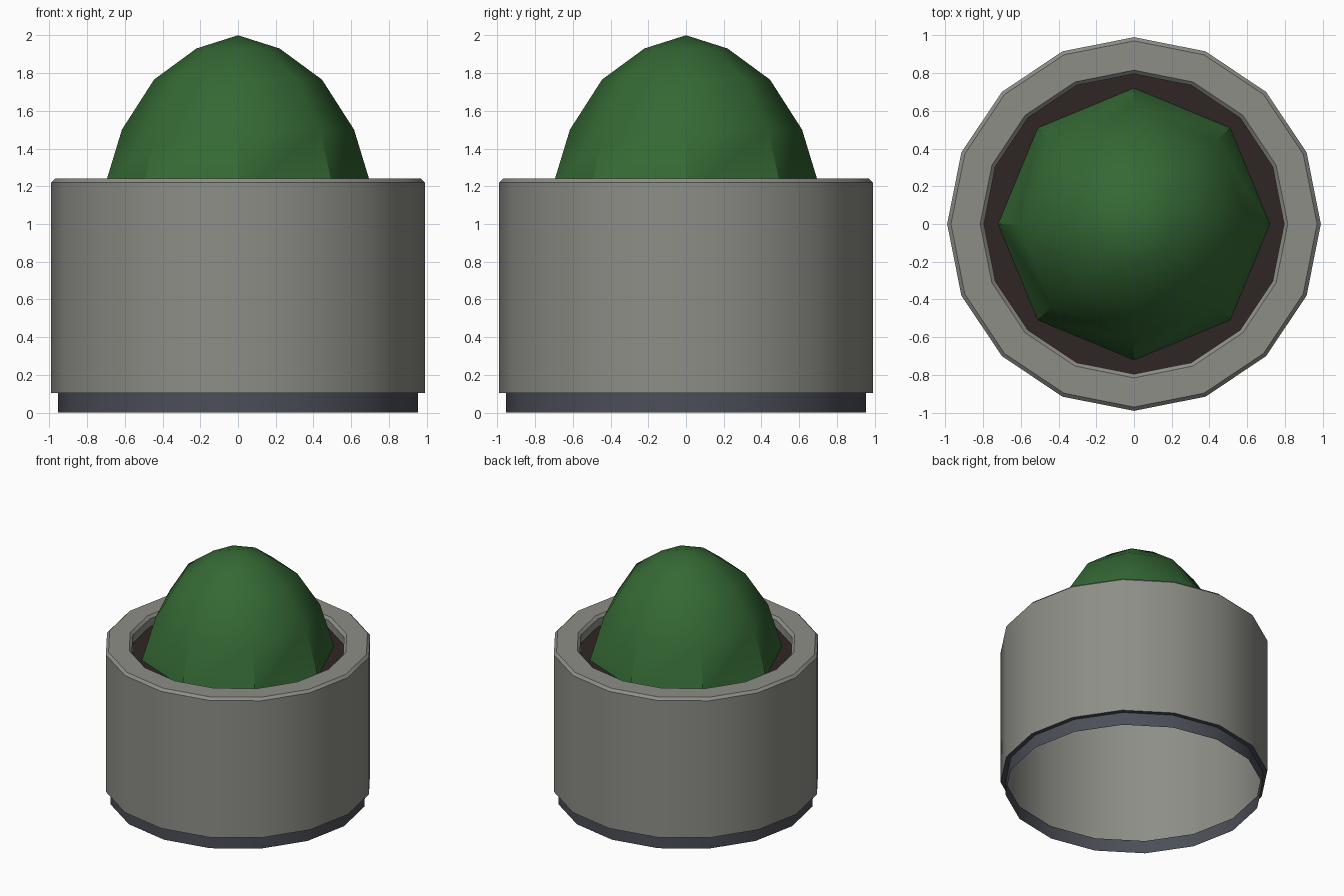
import bpy, bmesh, math

if "Cube" in bpy.data.objects:
    bpy.data.objects.remove(bpy.data.objects["Cube"])


def material(name, rgb):
    m = bpy.data.materials.new(name)
    m.diffuse_color = (*rgb, 1)
    m.use_nodes = True
    m.node_tree.nodes["Principled BSDF"].inputs["Base Color"].default_value = m.diffuse_color
    return m


def lathe(name, profile, sides, mat, angle=40):
    """Turn (radius, z) points, listed bottom-outside first, about the z axis."""
    bm = bmesh.new()
    rings = []
    for r, z in profile:
        if r == 0:
            rings.append([bm.verts.new((0, 0, z))] * sides)
        else:
            rings.append([bm.verts.new((r * math.cos(2 * math.pi * i / sides),
                                        r * math.sin(2 * math.pi * i / sides), z))
                          for i in range(sides)])
    for a, b in zip(rings, rings[1:]):
        for i in range(sides):
            j = (i + 1) % sides
            quad = dict.fromkeys((a[i], a[j], b[j], b[i]))
            bm.faces.new(list(quad))
    mesh = bpy.data.meshes.new(name)
    bm.to_mesh(mesh)
    bm.free()
    mesh.materials.append(mat)
    obj = bpy.data.objects.new(name, mesh)
    bpy.context.collection.objects.link(obj)
    bpy.ops.object.select_all(action='DESELECT')
    obj.select_set(True)
    bpy.context.view_layer.objects.active = obj
    bpy.ops.object.shade_smooth_by_angle(angle=math.radians(angle))
    return obj


stone = material("stone grey", (0.27, 0.27, 0.245))
slate = material("slate blue", (0.07, 0.078, 0.095))
earth = material("dark soil", (0.03, 0.018, 0.018))
green = material("plant green", (0.035, 0.14, 0.035))

SOIL_Z = 1.155

# Pot: open-bottomed outer wall, bevelled rim, short inner wall down to the soil
lathe("pot", [(0.99, 0.105), (0.99, 1.22), (0.97, 1.24), (0.815, 1.24),
              (0.795, 1.22), (0.795, SOIL_Z)], 16, stone)

# Foot ring under the pot, with the small ledge joining it to the wall
lathe("foot", [(0.955, 0), (0.955, 0.105), (0.99, 0.105)][:2], 16, slate)
lathe("foot_ledge", [(0.955, 0.105), (0.99, 0.105)], 16, slate)

# Soil disc
lathe("soil", [(0.795, SOIL_Z), (0, SOIL_Z)], 16, earth)

# Eight-sided domed plant
lathe("plant", [(0.72, SOIL_Z), (0.615, 1.5), (0.445, 1.765),
                (0.22, 1.93), (0, 2.0)], 8, green)
# The ledge faces downward
bpy.data.objects["foot_ledge"].data.flip_normals()
